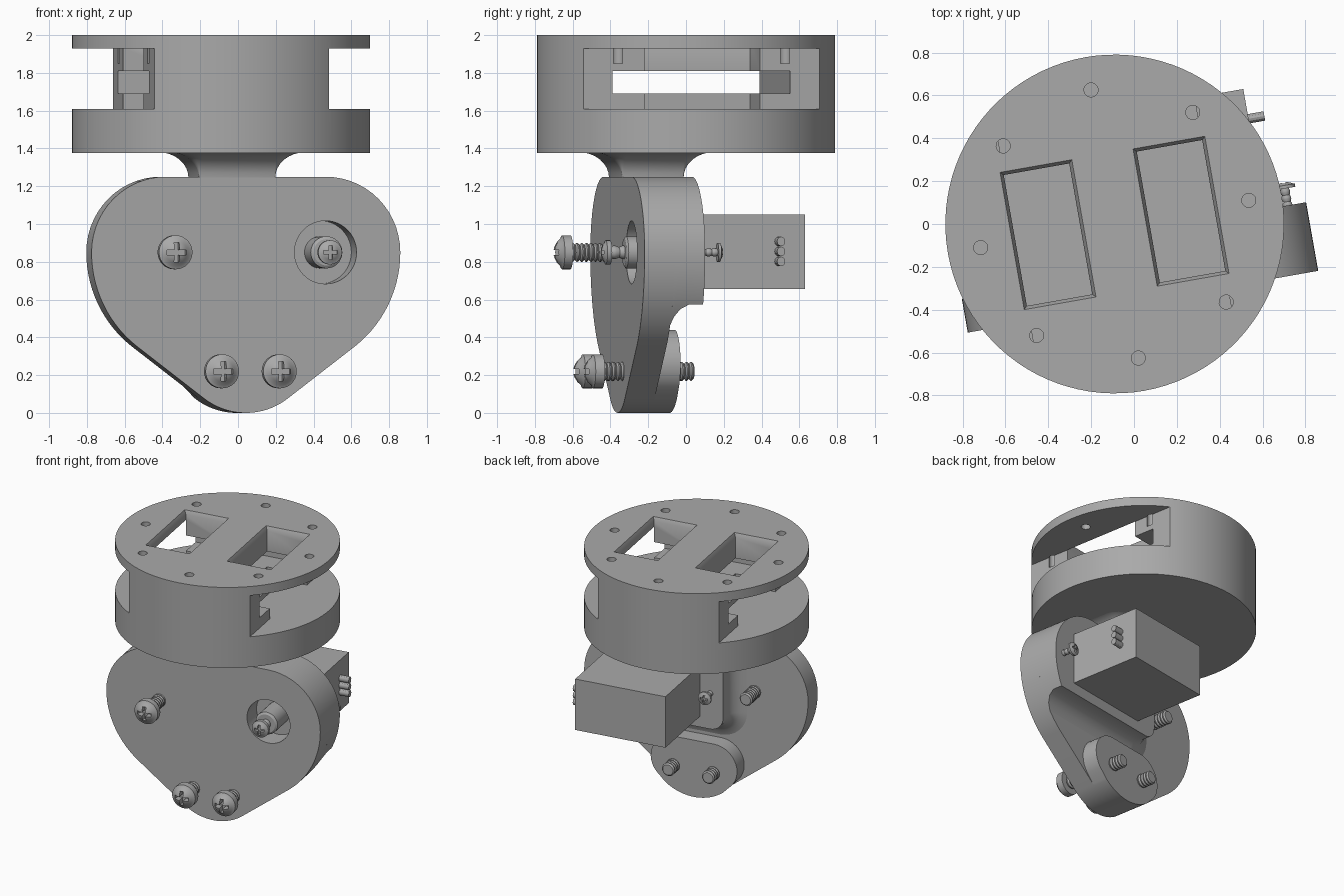
import bpy, bmesh
from math import sin, cos, asin, pi, radians
from mathutils import Matrix

if "Cube" in bpy.data.objects:
    bpy.data.objects.remove(bpy.data.objects["Cube"])

# Everything is built in a local frame, then turned and shifted into place
PLACE = Matrix.Translation((-0.09, 0, 0)) @ Matrix.Rotation(radians(10), 4, 'Z')
FRONT, BACK, PAD = -0.38, -0.22, -0.055
MID = 0.067
parts = []

grey = bpy.data.materials.new("plain grey")
grey.use_nodes = True
grey.diffuse_color = (0.4, 0.4, 0.4, 1)
grey.node_tree.nodes["Principled BSDF"].inputs["Base Color"].default_value = grey.diffuse_color


def loft(name, rings, keep=True):
    """Skin a closed solid through rings of equal point count."""
    bm = bmesh.new()
    loops = [[bm.verts.new(p) for p in ring] for ring in rings]
    n = len(loops[0])
    for a, b in zip(loops, loops[1:]):
        for i in range(n):
            j = (i + 1) % n
            bm.faces.new((a[i], a[j], b[j], b[i]))
    bm.faces.new(loops[0])
    bm.faces.new(loops[-1])
    bmesh.ops.recalc_face_normals(bm, faces=bm.faces)
    mesh = bpy.data.meshes.new(name)
    bm.to_mesh(mesh)
    bm.free()
    mesh.materials.append(grey)
    ob = bpy.data.objects.new(name, mesh)
    bpy.context.collection.objects.link(ob)
    ob.matrix_world = PLACE
    if keep:
        parts.append(ob)
    return ob


def rect(x, y, hx, hy, z):
    return [(x + sx * hx, y + sy * hy, z) for sx, sy in ((-1, -1), (1, -1), (1, 1), (-1, 1))]


def box(name, x0, x1, y0, y1, z0, z1, keep=True):
    args = ((x0 + x1) / 2, (y0 + y1) / 2, (x1 - x0) / 2, (y1 - y0) / 2)
    return loft(name, [rect(*args, z0), rect(*args, z1)], keep)


def drum(name, x, y, r, z0, z1, n=32, keep=True):
    return loft(name, [[(x + r * cos(2 * pi * i / n), y + r * sin(2 * pi * i / n), z)
                        for i in range(n)] for z in (z0, z1)], keep)


def lathe(name, x, z, profile, n=24, keep=True):
    """Turned part along the front-back axis; profile holds (depth, radius)."""
    return loft(name, [[(x + r * cos(2 * pi * i / n), y, z + r * sin(2 * pi * i / n))
                        for i in range(n)] for y, r in profile], keep)


def carve(ob, cutters):
    for c in cutters:
        c.hide_render = True
        mod = ob.modifiers.new("cut", 'BOOLEAN')
        mod.operation, mod.solver, mod.object = 'DIFFERENCE', 'EXACT', c
    bpy.context.view_layer.update()
    mesh = bpy.data.meshes.new_from_object(ob.evaluated_get(bpy.context.evaluated_depsgraph_get()))
    ob.modifiers.clear()
    ob.data = mesh
    for c in cutters:
        bpy.data.objects.remove(c)


def arc(cx, cz, r, a0, a1, n=14):
    angles = [radians(a0 + (a1 - a0) * i / n) for i in range(n + 1)]
    return [(cx + r * cos(a), cz + r * sin(a)) for a in angles]


def mirrored(half):
    pts = half + [(-x, z) for x, z in reversed(half) if abs(x) > 1e-5]
    return [(x + MID, z) for x, z in pts]


def slab(name, outline, y0, y1):
    return loft(name, [[(x, y, z) for x, z in outline] for y in (y0, y1)])


# Round turret with side openings, two pockets, a through slot and screw holes
turret = drum("turret", 0, 0, 0.79, 1.375, 2.0, 96)
cuts = [box("slot_cutter", -0.6, 0.6, -0.477, 0.477, 1.69, 1.81, False)]
for s in (-1, 1):
    cuts.append(box("side_cutter", min(s * 0.47, s), max(s * 0.47, s), -1, 1, 1.61, 1.93, False))
    cuts.append(loft("pocket_cutter", [rect(s * 0.315, 0.005, 0.155 + g, 0.31 + g, z)
                                       for z, g in ((1.61, 0), (1.97, 0), (2.01, 0.02))], False))
for k in range(8):
    a = k * pi / 4
    cuts.append(drum("hole_cutter", 0.635 * cos(a), 0.635 * sin(a), 0.033, 1.85, 2.1, 16, False))
carve(turret, cuts)

# Flared neck joining turret and plate
neck_rings = []
for i in range(9):
    t = i / 8 * pi / 2
    g = 0.16 * (1 - cos(t))
    ring = []
    for q, (sx, sy) in enumerate(((1, 1), (-1, 1), (-1, -1), (1, -1))):
        for x, y in arc(0, 0, g + 0.005, q * 90, q * 90 + 90, 6):
            ring.append((0.02 + sx * 0.2 + x, -0.217 + sy * 0.16 + y, 1.245 + 0.135 * sin(t)))
    neck_rings.append(ring)
loft("neck", neck_rings)

# Heart shaped plate with a round opening
heart = (arc(0.43, 0.85, 0.4, 90, 0) + arc(0.2, 0.85, 0.63, 0, -52)[1:]
         + arc(0, 0.37, 0.37, -52, -90))
plate = slab("plate", mirrored(heart), FRONT, BACK)
carve(plate, [lathe("opening_cutter", 0.495, 0.85, [(-0.5, 0.167), (-0.1, 0.167)], 48, False)])

# Lower boss behind the plate
boss = arc(0.155, 0.26, 0.18, 90, -52) + arc(0, 0.37, 0.37, -52, -90)
slab("lower_boss", mirrored(boss), BACK, -0.1)


# Raised motor pad, flaring out where it meets the plate
def pad_ring(y, g):
    low = 0.574 - g
    end = -asin((0.85 - low) / 0.63) * 180 / pi
    pts = (arc(MID + 0.43, 0.85, 0.4, 90, 0) + arc(MID + 0.2, 0.85, 0.63, 0, end)[1:]
           + arc(-0.08, low + 0.1 + g, 0.1 + g, -90, -180) + [(-0.18 - g, 1.25)])
    return [(x, y, z) for x, z in pts]


loft("motor_pad", [pad_ring(y, g) for y, g in
                   ((BACK, 0.11), (-0.205, 0.065), (-0.175, 0.025), (-0.13, 0), (PAD, 0))])

# Motor body with connector pins and output hub
box("motor_body", 0, 0.70, PAD - 0.01, 0.516, 0.655, 1.05)
for k in (-1, 0, 1):
    bpy_pin = loft("connector_pin", [[(x, 0.375 + 0.022 * cos(i * pi / 6), 0.855 + k * 0.053 + 0.025 * sin(i * pi / 6))
                                      for i in range(12)] for x in (0.69, 0.775)])
lathe("output_hub", 0.495, 0.85, [(-0.42, 0.07), (-0.41, 0.085), (-0.2, 0.085)], 32)


def screw(name, x, z, tip, head_r, head_len, shaft_r, end, pitch=0.024, facing=1):
    """Pan head cross screw; facing 1 puts the head toward the front."""
    y = lambda d: tip + facing * d
    head = [(y(head_len * (1 - sin(a))), head_r * cos(a))
            for a in [radians(d) for d in (88, 70, 50, 35)]]
    head += [(y(head_len * 0.5), head_r), (y(head_len), head_r), (y(head_len), shaft_r)]
    top = lathe(name + "_head", x, z, head, 32)
    a, b = head_r * 0.58, head_r * 0.15
    y0, y1 = sorted((y(-0.02), y(head_len * 0.6)))
    carve(top, [box("cross_cutter", x - p, x + p, y0, y1, z - q, z + q, False)
                for p, q in ((a, b), (b, a))])
    n = max(2, int(abs(end - y(head_len)) / pitch))
    step = (end - y(head_len)) / n
    thread = [(y(head_len) - step * 0.1, shaft_r * 0.8)]
    for i in range(n):
        base = y(head_len) + i * step
        thread += [(base + step * 0.35, shaft_r), (base + step * 0.6, shaft_r), (base + step, shaft_r * 0.8)]
    lathe(name + "_thread", x, z, thread, 20)


# Fastening screws
for side, sx in (("right", -0.155), ("left", 0.155)):
    screw("lower_screw_" + side, MID + sx, 0.22, -0.59, 0.09, 0.1, 0.05, 0.0)
screw("upper_screw", -0.35, 0.85, -0.65, 0.09, 0.09, 0.05, -0.065)
screw("hub_screw", 0.495, 0.85, -0.545, 0.064, 0.05, 0.035, -0.4, 0.08)
for side, x in (("left", 0.81), ("right", -0.08)):
    screw("motor_screw_" + side, x, 0.85, 0.055, 0.05, 0.03, 0.022, -0.1, 0.03, -1)

# Smooth curved surfaces, keep edges crisp
bpy.ops.object.select_all(action='DESELECT')
for ob in parts:
    ob.select_set(True)
bpy.context.view_layer.objects.active = parts[0]
bpy.ops.object.shade_smooth_by_angle(angle=radians(30))
